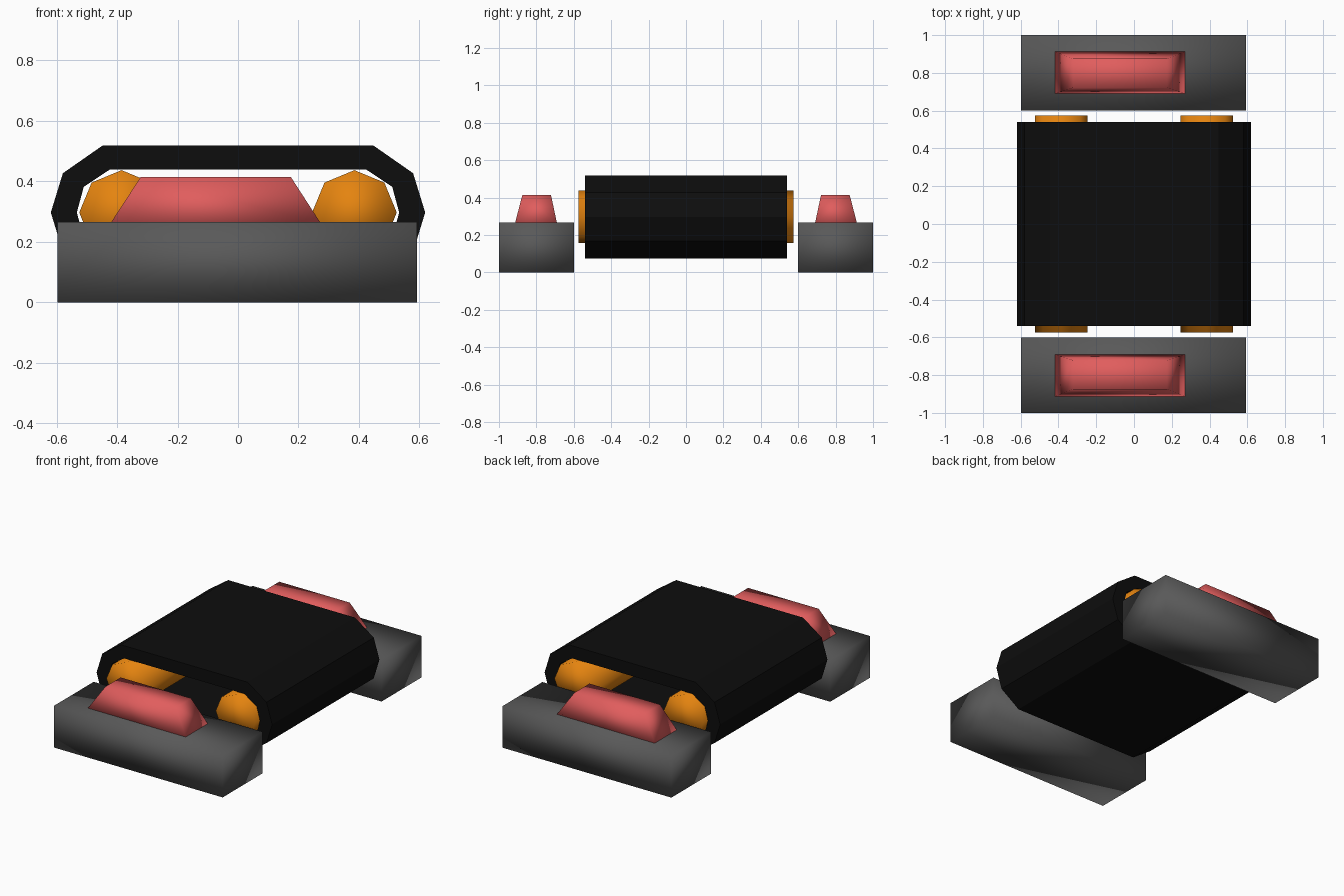
import bpy, bmesh, math

if "Cube" in bpy.data.objects:
    bpy.data.objects.remove(bpy.data.objects["Cube"])


def material(name, rgb):
    m = bpy.data.materials.new(name)
    m.diffuse_color = (*rgb, 1)
    m.use_nodes = True
    m.node_tree.nodes["Principled BSDF"].inputs["Base Color"].default_value = m.diffuse_color
    return m


GREY = material("dark grey", (0.10, 0.10, 0.10))
RED = material("soft red", (0.75, 0.11, 0.11))
ORANGE = material("orange", (0.78, 0.23, 0.005))
BLACK = material("rubber black", (0.004, 0.004, 0.004))


def make(name, bm, mat, smooth=True):
    bmesh.ops.recalc_face_normals(bm, faces=bm.faces)
    me = bpy.data.meshes.new(name)
    bm.to_mesh(me)
    bm.free()
    me.materials.append(mat)
    for p in me.polygons:
        p.use_smooth = smooth
    ob = bpy.data.objects.new(name, me)
    bpy.context.collection.objects.link(ob)
    return ob


def loft(name, low, high, mat):
    """Box between two rectangles, each (x0, x1, y0, y1, z)."""
    bm = bmesh.new()
    rings = []
    for x0, x1, y0, y1, z in (low, high):
        rings.append([bm.verts.new(c) for c in
                      ((x0, y0, z), (x1, y0, z), (x1, y1, z), (x0, y1, z))])
    a, b = rings
    bm.faces.new(a)
    bm.faces.new(b)
    for i in range(4):
        j = (i + 1) % 4
        bm.faces.new((a[i], a[j], b[j], b[i]))
    return make(name, bm, mat)


CZ = 0.297  # height of the roller axes


def ring(corner):
    """Mirror three quarter-profile points (x, dz) into a closed loop."""
    right = corner + [(x, -z) for x, z in corner[:-1]][::-1]
    return right + [(-x, z) for x, z in right][::-1]


# Belt: closed band, open at both ends
outer = ring([(0.447, 0.222), (0.579, 0.130), (0.619, 0.0)])
inner = ring([(0.424, 0.142), (0.510, 0.085), (0.533, 0.0)])
bm = bmesh.new()
loops = [[bm.verts.new((x, y, CZ + z)) for x, z in pts]
         for pts, y in ((outer, -0.54), (outer, 0.54), (inner, 0.54), (inner, -0.54))]
n = len(outer)
for k in range(4):
    a, b = loops[k], loops[(k + 1) % 4]
    for i in range(n):
        j = (i + 1) % n
        bm.faces.new((a[i], a[j], b[j], b[i]))
belt = make("belt", bm, BLACK, False)

# Rollers: eight-sided, poking out of the belt ends
for side, x in (("left", -0.385), ("right", 0.385)):
    bm = bmesh.new()
    rings = [[bm.verts.new((x + 0.14 * math.cos(i * math.pi / 4), y,
                            CZ + 0.14 * math.sin(i * math.pi / 4)))
              for i in range(8)] for y in (-0.575, 0.575)]
    for r in rings:
        bm.faces.new(r)
    for i in range(8):
        j = (i + 1) % 8
        bm.faces.new((rings[0][i], rings[0][j], rings[1][j], rings[1][i]))
    make(side + "_roller", bm, ORANGE)

# End blocks with a tapered red cap on each
for side, s in (("front", -1), ("back", 1)):
    loft(side + "_block", (-0.597, 0.592, 0.60 * s, 1.0 * s, 0),
         (-0.597, 0.592, 0.60 * s, 1.0 * s, 0.266), GREY)
    loft(side + "_cap", (-0.42, 0.272, 0.69 * s, 0.914 * s, 0.264),
         (-0.322, 0.175, 0.722 * s, 0.875 * s, 0.414), RED)
